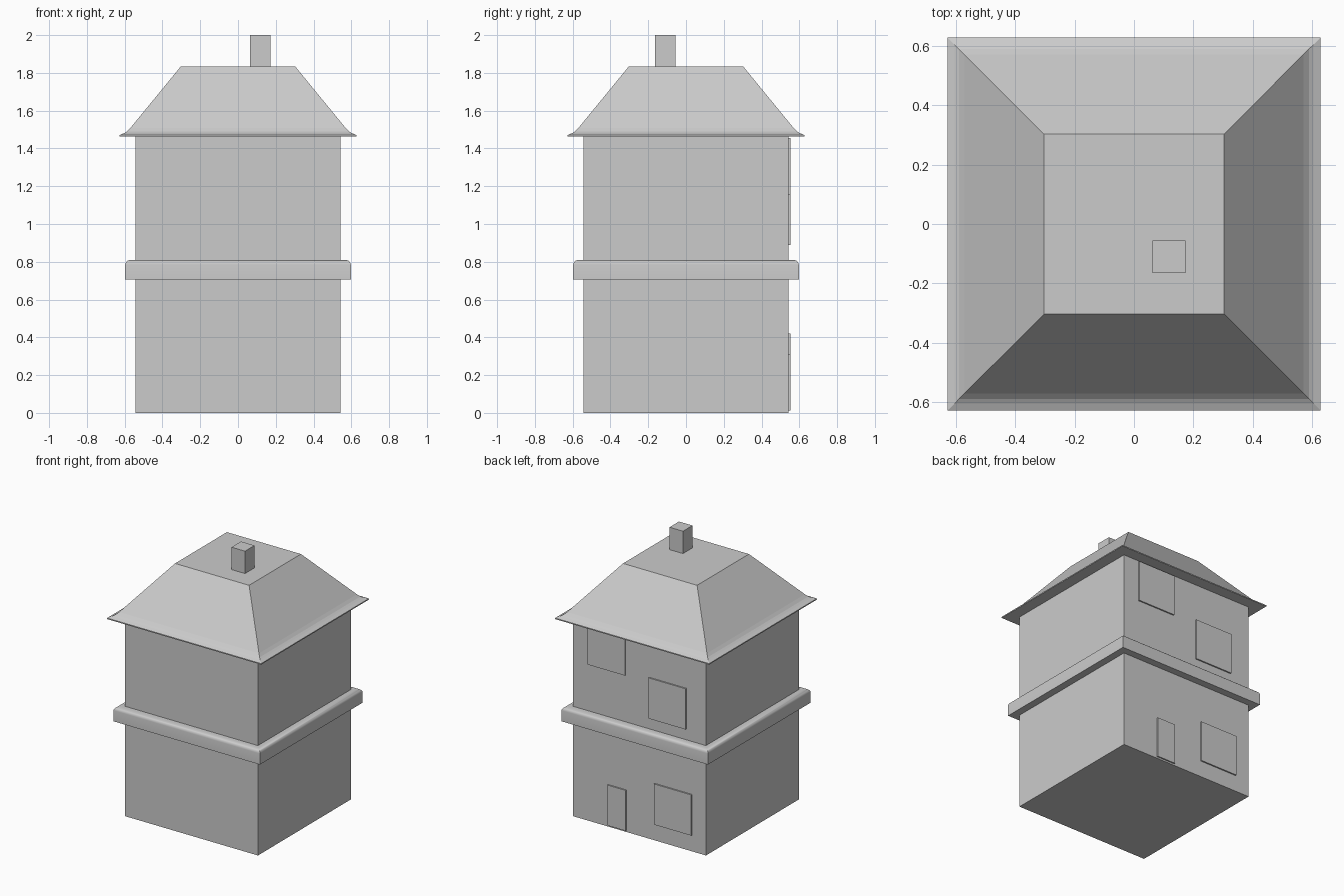
import bpy, bmesh, math

if "Cube" in bpy.data.objects:
    bpy.data.objects.remove(bpy.data.objects["Cube"])


def finish(name, bm, smooth=False):
    bmesh.ops.recalc_face_normals(bm, faces=bm.faces)
    me = bpy.data.meshes.new(name)
    bm.to_mesh(me)
    bm.free()
    ob = bpy.data.objects.new(name, me)
    bpy.context.collection.objects.link(ob)
    if smooth:
        bpy.ops.object.select_all(action='DESELECT')
        ob.select_set(True)
        bpy.context.view_layer.objects.active = ob
        bpy.ops.object.shade_smooth_by_angle(angle=math.radians(35))
    return ob


def box(name, lo, hi):
    bm = bmesh.new()
    bmesh.ops.create_cube(bm, size=1)
    for v in bm.verts:
        v.co = [(a + b) / 2 + c * (b - a) for a, b, c in zip(lo, hi, v.co)]
    return finish(name, bm)


def square_loft(name, profile, smooth=False):
    """Stack square rings of (half width, height) and cap both ends."""
    bm = bmesh.new()
    rings = [[bm.verts.new((sx * r, sy * r, z))
              for sx, sy in ((-1, -1), (1, -1), (1, 1), (-1, 1))]
             for r, z in profile]
    for a, b in zip(rings, rings[1:]):
        for i in range(4):
            j = (i + 1) % 4
            bm.faces.new((a[i], a[j], b[j], b[i]))
    bm.faces.new(rings[0][::-1])
    bm.faces.new(rings[-1])
    return finish(name, bm, smooth)


W = 0.543

# Main walls
box("walls", (-W, -W, 0), (W, W, 1.465))

# Rounded band between the storeys
arc = [(0.567 + 0.03 * math.cos(t), 0.785 + 0.025 * math.sin(t))
       for t in (math.pi / 2 * i / 5 for i in range(6))]
square_loft("storey_band", [(0.597, 0.705)] + arc, smooth=True)

# Flared hip roof with flat top
square_loft("roof", [(0.628, 1.462), (0.628, 1.47), (0.603, 1.481),
                     (0.588, 1.49), (0.57, 1.508), (0.302, 1.835)])

# Chimney
box("chimney", (0.063, -0.165, 1.80), (0.173, -0.055, 2.0))

# Door and window panels on the back wall: x range, z range
panels = {
    "door": (0.105, 0.255, 0.012, 0.31),
    "lower_window": (-0.43, -0.125, 0.12, 0.42),
    "upper_window_low": (-0.385, -0.08, 0.89, 1.19),
    "upper_window_high": (0.112, 0.417, 1.155, 1.455),
}
for name, (x0, x1, z0, z1) in panels.items():
    box(name, (x0, W - 0.02, z0), (x1, W + 0.01, z1))
